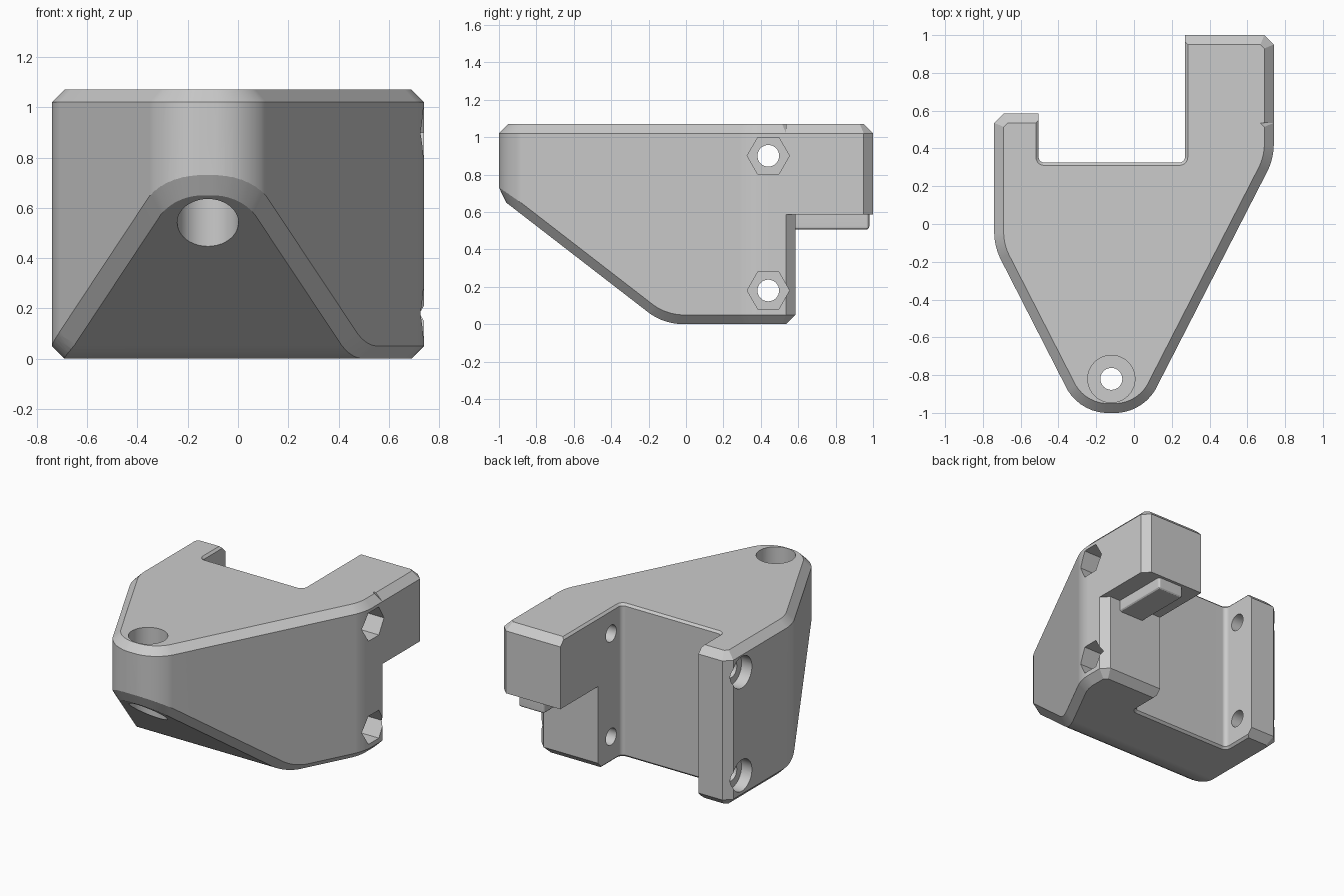
import bpy, bmesh, math
from mathutils import Vector

if "Cube" in bpy.data.objects:
    bpy.data.objects.remove(bpy.data.objects["Cube"], do_unlink=True)

HEIGHT, CHAMFER = 1.07, 0.05
SLOT_L, SLOT_R, SLOT_Y = -0.505, 0.27, 0.325
STEP_Y, STEP_Z = 0.585, 0.585

grey = bpy.data.materials.new("plain_grey")
grey.use_nodes = True
grey.diffuse_color = (0.6, 0.6, 0.6, 1)
grey.node_tree.nodes["Principled BSDF"].inputs["Base Color"].default_value = (0.6, 0.6, 0.6, 1)


def to_object(bm, name):
    bmesh.ops.recalc_face_normals(bm, faces=bm.faces[:])
    mesh = bpy.data.meshes.new(name)
    bm.to_mesh(mesh)
    bm.free()
    mesh.materials.append(grey)
    ob = bpy.data.objects.new(name, mesh)
    bpy.context.collection.objects.link(ob)
    return ob


def half_planes(corners, steps):
    """Outward (normal, distance) pairs of a convex outline of (x, y, radius) corners."""
    pts = [Vector(c[:2]) for c in corners]
    normals, out = [], []
    for i, p in enumerate(pts):
        d = (pts[(i + 1) % len(pts)] - p).normalized()
        normals.append(Vector((d.y, -d.x)))
    for i, (p, n) in enumerate(zip(pts, normals)):
        out.append((n, n.dot(p)))
        radius, before = corners[i][2], normals[i - 1]
        if radius:
            angle = before.angle(n)
            centre = p - (before + n).normalized() * radius / math.cos(angle / 2)
            start = math.atan2(before.y, before.x)
            for k in range(1, steps):
                a = start + angle * k / steps
                m = Vector((math.cos(a), math.sin(a)))
                out.append((m, m.dot(centre) + radius))
    return out


def chamfered_block(name, back, extra=()):
    """Plan outline crossed with the side profile, all outer rims chamfered."""
    c = CHAMFER
    plan = [(-0.29, -1, 0.25), (0.05, -1, 0.25), (0.74, 0.345, 0.33),
            (0.74, back - c, 0), (0.74 - c, back, 0),
            (c - 0.74, back, 0), (-0.74, back - c, 0), (-0.74, -0.12, 0.33)]
    side = [(-1, 0.68, 0), (-0.12, 0, 0.32), (2, 0, 0), (2, HEIGHT, 0), (-1, HEIGHT, 0)]
    walls = [(Vector((n.x, n.y, 0)), d) for n, d in half_planes(plan, 8)]
    caps = [(Vector((0, n.x, n.y)), d) for n, d in half_planes(side, 6) if abs(n.y) > 0.1]
    planes = walls + caps
    for n, d in walls:
        for m, e in caps:
            s = n + m
            planes.append((s.normalized(), (d + e - c * math.sin(n.angle(m))) / s.length))
    planes += [(Vector(n), d) for n, d in extra]

    bm = bmesh.new()
    bmesh.ops.create_cube(bm, size=4)
    for n, d in planes:
        if max(n.dot(v.co) for v in bm.verts) - d < 1e-4:
            continue
        bmesh.ops.bisect_plane(bm, geom=bm.verts[:] + bm.edges[:] + bm.faces[:], dist=1e-5,
                               plane_co=n * d, plane_no=n, clear_outer=True)
        rim = [e for e in bm.edges if e.is_boundary]
        bmesh.ops.holes_fill(bm, edges=rim, sides=0)
    bmesh.ops.remove_doubles(bm, verts=bm.verts[:], dist=1e-4)
    if any(not e.is_manifold for e in bm.edges):
        bmesh.ops.delete(bm, geom=bm.edges[:], context='EDGES_FACES')
        bmesh.ops.convex_hull(bm, input=bm.verts[:])
        bmesh.ops.dissolve_limit(bm, angle_limit=0.005, verts=bm.verts[:], edges=bm.edges[:])
    return to_object(bm, name)


def loft(name, rings):
    """Closed solid through matching rings of points."""
    bm = bmesh.new()
    rows = [[bm.verts.new(p) for p in ring] for ring in rings]
    count = len(rows[0])
    for low, high in zip(rows, rows[1:]):
        for i in range(count):
            j = (i + 1) % count
            bm.faces.new((low[i], low[j], high[j], high[i]))
    bm.faces.new(rows[0][::-1])
    bm.faces.new(rows[-1])
    ob = to_object(bm, name)
    ob.hide_render = True
    return ob


def circle(radius, sides):
    return [(radius * math.cos(math.tau * k / sides), radius * math.sin(math.tau * k / sides))
            for k in range(sides)]


def bore_x(name, z, x0, x1, radius, sides=32):
    return loft(name, [[(x, 0.44 + a, z + b) for a, b in circle(radius, sides)] for x in (x0, x1)])


def bore_z(name, z0, z1, radius):
    return loft(name, [[(-0.12 + a, -0.82 + b, z) for a, b in circle(radius, 40)] for z in (z0, z1)])


def slot_ring(z, grow):
    r = 0.03
    ring = [(SLOT_R + grow, 1.3, z), (SLOT_L - grow, 1.3, z)]
    for cx, start in ((SLOT_L + r, math.pi), (SLOT_R - r, 1.5 * math.pi)):
        for k in range(6):
            a = start + k / 5 * math.pi / 2
            ring.append((cx + (r + grow) * math.cos(a), SLOT_Y + r + (r + grow) * math.sin(a), z))
    return ring


# Main body and the longer arm that overhangs at the back
body = chamfered_block("main_body", STEP_Y)
arm = chamfered_block("upper_arm", 1.0, [((0, -1, 0), CHAMFER - STEP_Y),
                                         ((0, 0, -1), -STEP_Z), ((-1, 0, 0), -0.1)])

# Cutters: rear slot, nose bolt hole, cross bolts with hex and round recesses
cutters = [loft("slot_cutter", [slot_ring(-0.03, 0.045), slot_ring(0.015, 0),
                                slot_ring(HEIGHT - 0.015, 0), slot_ring(HEIGHT + 0.03, 0.045)]),
           bore_z("nose_hole", -0.2, 1.3, 0.058),
           bore_z("nose_top_recess", 0.95, 1.3, 0.125),
           bore_z("nose_bottom_recess", -0.2, 0.72, 0.122)]
for z in (0.18, 0.90):
    cutters += [bore_x("cross_hole", z, -1, 1, 0.058),
                bore_x("nut_recess", z, 0.52, 1, 0.113, 6),
                bore_x("head_recess", z, -1, -0.66, 0.11)]


def apply_modifier(ob, mod):
    bpy.context.view_layer.objects.active = ob
    bpy.ops.object.modifier_apply(modifier=mod.name)


def touches(cutter, ob):
    a, b = ([[v.co[k] for v in o.data.vertices] for k in range(3)] for o in (cutter, ob))
    return all(min(p) < max(q) and min(q) < max(p) for p, q in zip(a, b))


for ob in (body, arm):
    for cutter in cutters:
        if touches(cutter, ob):
            mod = ob.modifiers.new("cut", 'BOOLEAN')
            mod.operation, mod.solver, mod.object = 'DIFFERENCE', 'EXACT', cutter
            apply_modifier(ob, mod)
for cutter in cutters:
    bpy.data.objects.remove(cutter, do_unlink=True)

# Locating rib under the overhanging arm
rib = loft("locating_rib", [[(x, y, z) for x, y in ((0.41, 0.55), (0.61, 0.55), (0.61, 0.98), (0.41, 0.98))]
                            for z in (0.505, 0.62)])
rib.hide_render = False
bevel = rib.modifiers.new("bevel", 'BEVEL')
bevel.width, bevel.segments = 0.018, 3
apply_modifier(rib, bevel)

# Smooth the rounded walls and keep the chamfers crisp
for ob in (body, arm, rib):
    bpy.ops.object.select_all(action='DESELECT')
    ob.select_set(True)
    bpy.context.view_layer.objects.active = ob
    bpy.ops.object.shade_smooth_by_angle(angle=math.radians(20))
    weighted = ob.modifiers.new("weighted_normals", 'WEIGHTED_NORMAL')
    weighted.keep_sharp = True
